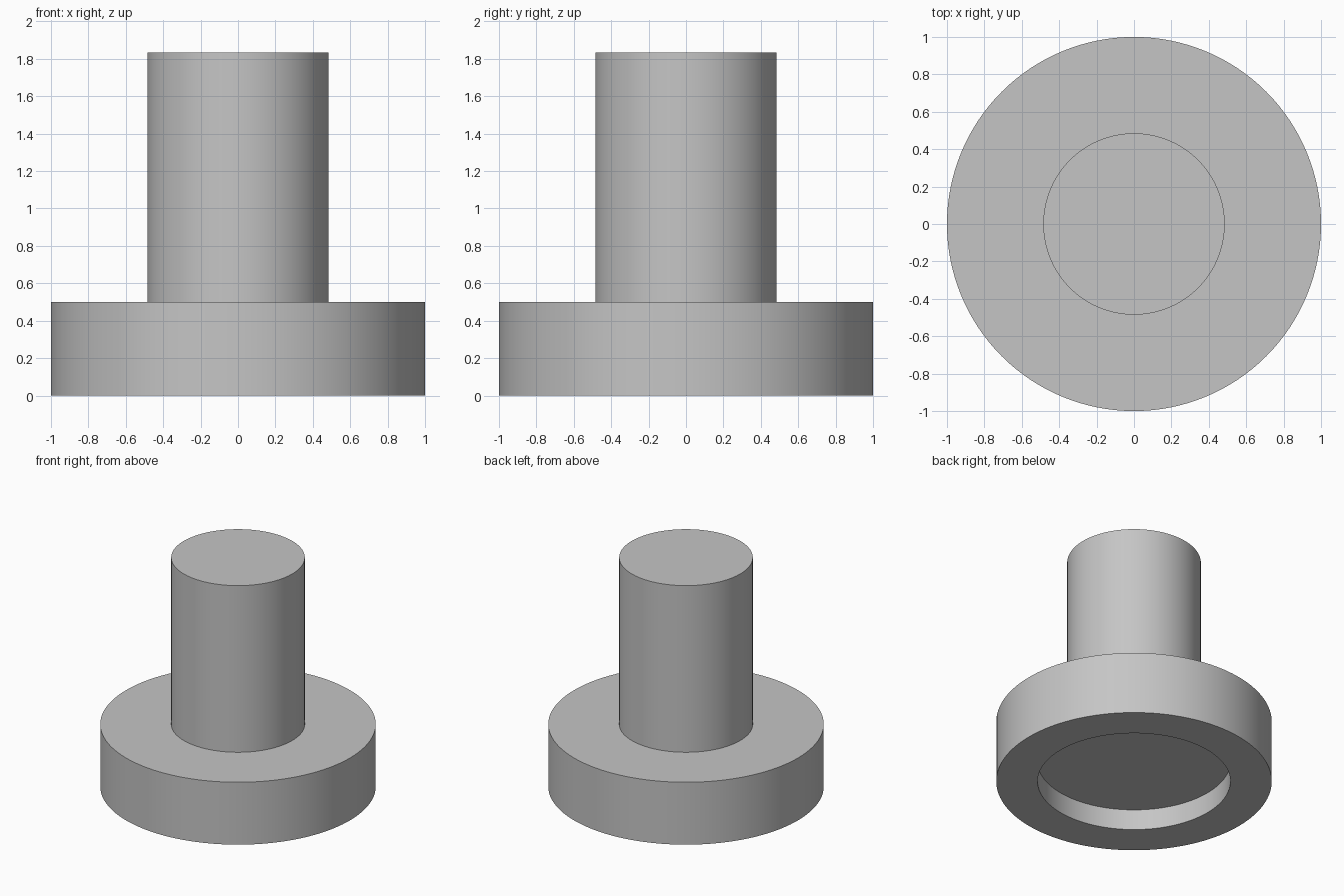
import bpy
import math
import bmesh

default = bpy.data.objects.get("Cube")
if default:
    bpy.data.objects.remove(default, do_unlink=True)

SEGMENTS = 128

grey = bpy.data.materials.new("plain grey")
grey.use_nodes = True
colour = (0.56, 0.56, 0.56, 1)
grey.diffuse_color = colour
grey.node_tree.nodes["Principled BSDF"].inputs["Base Color"].default_value = colour


def lathe(name, profile):
    """Spin a (radius, height) profile around z into a closed solid."""
    bm = bmesh.new()
    verts = [bm.verts.new((r, 0, z)) for r, z in profile]
    edges = [bm.edges.new(pair) for pair in zip(verts, verts[1:])]
    bmesh.ops.spin(bm, geom=verts + edges, cent=(0, 0, 0), axis=(0, 0, 1),
                   angle=math.tau, steps=SEGMENTS, use_duplicate=False)
    bmesh.ops.remove_doubles(bm, verts=bm.verts, dist=0.0001)
    bmesh.ops.recalc_face_normals(bm, faces=bm.faces)
    mesh = bpy.data.meshes.new(name)
    bm.to_mesh(mesh)
    bm.free()
    mesh.materials.append(grey)
    obj = bpy.data.objects.new(name, mesh)
    bpy.context.collection.objects.link(obj)
    bpy.ops.object.select_all(action="DESELECT")
    obj.select_set(True)
    bpy.context.view_layer.objects.active = obj
    bpy.ops.object.shade_smooth_by_angle(angle=math.radians(30))
    return obj


# One turned solid: recess underneath, wide flange, then the stem
recess_radius, recess_depth = 0.7, 0.165
flange_radius, flange_height = 1.0, 0.5
stem_radius, stem_top = 0.485, 1.835

lathe("flanged_stem", [
    (0, recess_depth),
    (recess_radius, recess_depth),
    (recess_radius, 0),
    (flange_radius, 0),
    (flange_radius, flange_height),
    (stem_radius, flange_height),
    (stem_radius, stem_top),
    (0, stem_top),
])
